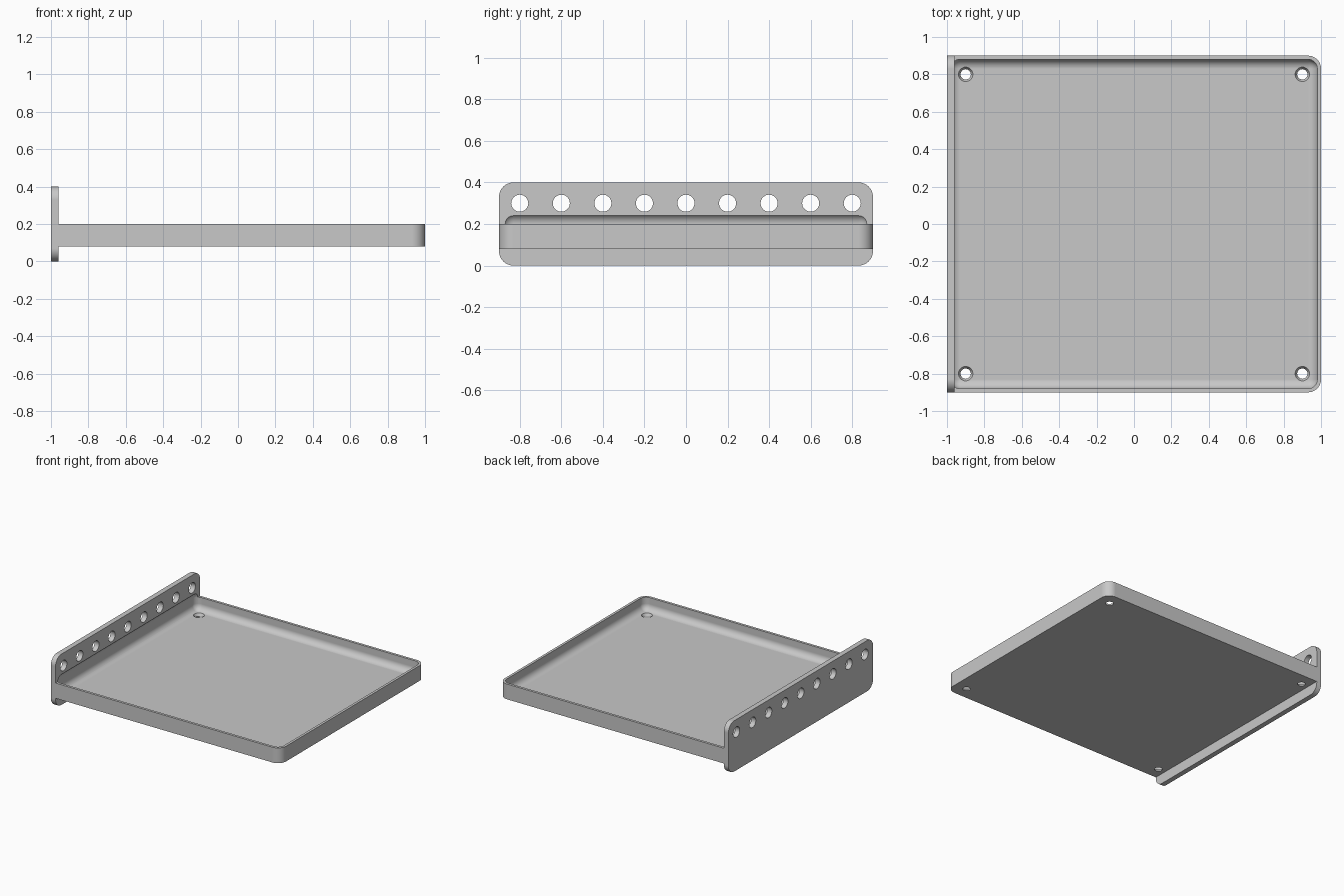
import bpy, bmesh
from math import pi
from mathutils import Vector, Matrix

cube = bpy.data.objects.get("Cube")
if cube:
    bpy.data.objects.remove(cube, do_unlink=True)

grey = bpy.data.materials.new("light grey")
grey.use_nodes = True
GREY = (0.58, 0.58, 0.58, 1)
grey.diffuse_color = GREY
grey.node_tree.nodes["Principled BSDF"].inputs["Base Color"].default_value = GREY


def add_object(name, bm):
    mesh = bpy.data.meshes.new(name)
    bm.to_mesh(mesh)
    bm.free()
    mesh.materials.append(grey)
    obj = bpy.data.objects.new(name, mesh)
    bpy.context.collection.objects.link(obj)
    return obj


def rounded_box(name, low, high, radius, pick=lambda edge: True):
    """Box between two corners, with the picked edges rounded."""
    low, high = Vector(low), Vector(high)
    bm = bmesh.new()
    bmesh.ops.create_cube(bm, size=1)
    for v in bm.verts:
        v.co = (low + high) / 2 + v.co * (high - low)
    bmesh.ops.bevel(bm, geom=[e for e in bm.edges if pick(e)], offset=radius,
                    offset_type='OFFSET', segments=10, profile=0.5, affect='EDGES')
    return add_object(name, bm)


def along(axis):
    return lambda e: abs((e.verts[0].co - e.verts[1].co).normalized()[axis]) > 0.9


def cone(bm, centre, r1, r2, depth, rotation=Matrix()):
    bmesh.ops.create_cone(bm, cap_ends=True, segments=32, radius1=r1, radius2=r2,
                          depth=depth, matrix=Matrix.Translation(centre) @ rotation)


def cut(obj, cutter):
    mod = obj.modifiers.new("cut", 'BOOLEAN')
    mod.operation, mod.solver, mod.object = 'DIFFERENCE', 'EXACT', cutter


def finish(obj):
    """Bake the cuts and shade the curved faces smooth."""
    bpy.context.view_layer.update()
    graph = bpy.context.evaluated_depsgraph_get()
    mesh = bpy.data.meshes.new_from_object(obj.evaluated_get(graph))
    obj.modifiers.clear()
    obj.data = mesh
    bpy.ops.object.select_all(action='DESELECT')
    obj.select_set(True)
    bpy.context.view_layer.objects.active = obj
    bpy.ops.object.shade_smooth_by_angle(angle=pi / 6)
    normals = obj.modifiers.new("flat normals", 'WEIGHTED_NORMAL')
    normals.keep_sharp = True


# Shallow tray, rounded at the two free corners
upright = along(2)
tray = rounded_box("tray", (-0.96, -0.9, 0.08), (1, 0.9, 0.2), 0.07,
                   lambda e: upright(e) and e.verts[0].co.x > 0)

# Upright mounting plate along the side
plate = rounded_box("mounting_plate", (-1, -0.9, 0), (-0.96, 0.9, 0.4), 0.07, along(0))

# Fully rounded hollow that also dips into the plate
hollow = rounded_box("hollow_cutter", (-0.98, -0.88, 0.1), (0.98, 0.88, 0.25), 0.05)

# Countersunk screw holes in the tray floor
bm = bmesh.new()
for x in (-0.9, 0.9):
    for y in (-0.8, 0.8):
        cone(bm, (x, y, 0.09), 0.022, 0.044, 0.04)
screws = add_object("screw_hole_cutter", bm)

# Row of round holes in the plate
bm = bmesh.new()
for i in range(-4, 5):
    cone(bm, (-0.98, i * 0.2, 0.3), 0.041, 0.041, 0.2, Matrix.Rotation(pi / 2, 4, 'Y'))
row = add_object("row_hole_cutter", bm)

cut(tray, hollow)
cut(tray, screws)
cut(plate, hollow)
cut(plate, row)
for part in (tray, plate):
    finish(part)
for cutter in (hollow, screws, row):
    bpy.data.objects.remove(cutter, do_unlink=True)
